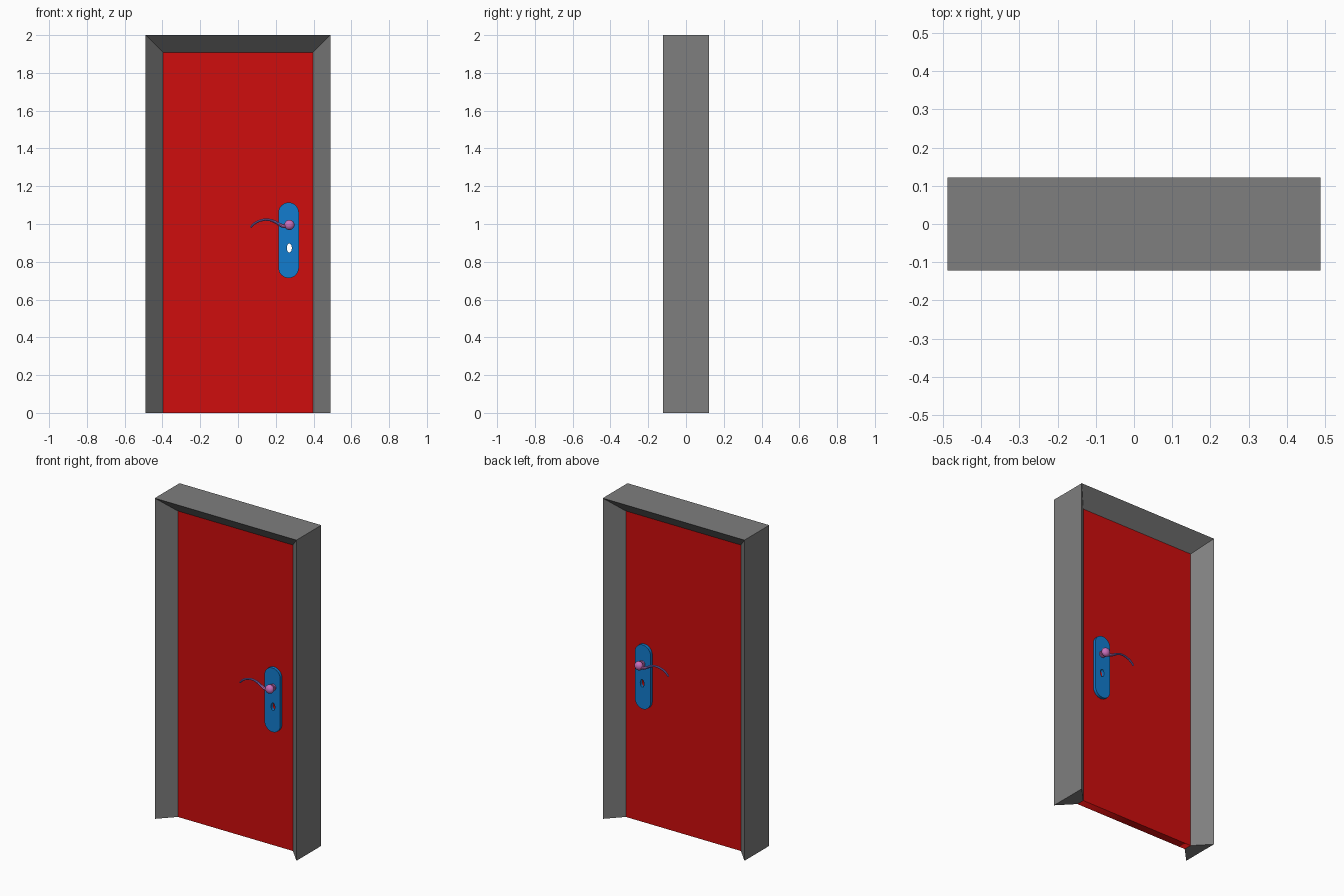
import bpy, bmesh, math
from mathutils import Matrix, Vector

cube = bpy.data.objects.get("Cube")
if cube:
    bpy.data.objects.remove(cube, do_unlink=True)


def material(name, rgb):
    m = bpy.data.materials.new(name)
    m.use_nodes = True
    m.diffuse_color = (*rgb, 1)
    m.node_tree.nodes["Principled BSDF"].inputs["Base Color"].default_value = (*rgb, 1)
    return m


GREY = material("frame grey", (0.21, 0.21, 0.21))
RED = material("door red", (0.62, 0.004, 0.004))
BLUE = material("plate blue", (0.006, 0.2, 0.62))
PINK = material("knob pink", (0.58, 0.16, 0.5))
VIOLET = material("lever violet", (0.26, 0.17, 0.58))

HALF_W, HEIGHT, HALF_D = 0.489, 2.0, 0.122
JAMB, DOOR_D, PLATE_D = 0.092, 0.026, 0.018
HANDLE_X, HANDLE_Z = 0.272, 0.995


def finish(name, bm, mat, smooth=False):
    bmesh.ops.remove_doubles(bm, verts=bm.verts, dist=1e-5)
    bmesh.ops.recalc_face_normals(bm, faces=bm.faces)
    mesh = bpy.data.meshes.new(name)
    bm.to_mesh(mesh)
    bm.free()
    mesh.materials.append(mat)
    obj = bpy.data.objects.new(name, mesh)
    bpy.context.collection.objects.link(obj)
    if smooth:
        bpy.ops.object.select_all(action='DESELECT')
        obj.select_set(True)
        bpy.context.view_layer.objects.active = obj
        bpy.ops.object.shade_smooth_by_angle(angle=math.radians(35))
    return obj


def curve_bmesh(curve):
    """Turn a curve into a bmesh and discard the helper."""
    helper = bpy.data.objects.new("helper", curve)
    bpy.context.collection.objects.link(helper)
    evaluated = helper.evaluated_get(bpy.context.evaluated_depsgraph_get())
    mesh = bpy.data.meshes.new_from_object(evaluated)
    bm = bmesh.new()
    bm.from_mesh(mesh)
    bpy.data.objects.remove(helper, do_unlink=True)
    bpy.data.curves.remove(curve)
    bpy.data.meshes.remove(mesh)
    return bm


def panel(name, outline, hole, y, half_depth, mat, smooth=False):
    """Upright slab with a hole, from outlines in x and z."""
    curve = bpy.data.curves.new(name, 'CURVE')
    curve.dimensions = '2D'
    curve.fill_mode = 'BOTH'
    curve.extrude = half_depth
    for loop in (outline, hole):
        spline = curve.splines.new('POLY')
        spline.points.add(len(loop) - 1)
        for p, (x, z) in zip(spline.points, loop):
            p.co = (x, z, 0, 1)
        spline.use_cyclic_u = True
    bm = curve_bmesh(curve)
    bm.transform(Matrix.Translation((0, y, 0)) @ Matrix.Rotation(math.pi / 2, 4, 'X'))
    return finish(name, bm, mat, smooth)


def arc(cx, cz, rx, rz, start, end, n):
    angles = [math.radians(start + (end - start) * i / n) for i in range(n + 1)]
    return [(cx + rx * math.cos(a), cz + rz * math.sin(a)) for a in angles]


# Frame: a splayed section swept up, across and down with mitred corners
bm = bmesh.new()
section = [(0, -HALF_D), (JAMB, -DOOR_D), (JAMB, DOOR_D), (0, HALF_D)]
rings = []
for side, top in ((-1, 0), (-1, 1), (1, 1), (1, 0)):
    rings.append([bm.verts.new((side * (HALF_W - t), y, (HEIGHT - t) * top))
                  for t, y in section])
for a, b in zip(rings, rings[1:]):
    for i in range(4):
        j = (i + 1) % 4
        bm.faces.new((a[i], a[j], b[j], b[i]))
bm.faces.new(rings[0])
bm.faces.new(rings[-1])
finish("door_frame", bm, GREY)

# Door leaf with the keyhole running right through
keyhole = arc(HANDLE_X, 0.873, 0.013, 0.024, 0, 345, 23)
inner = HALF_W - JAMB
leaf = [(-inner, 0), (inner, 0), (inner, HEIGHT - JAMB), (-inner, HEIGHT - JAMB)]
panel("door_leaf", leaf, keyhole, 0, DOOR_D, RED)

# Rounded plate outline
R = 0.054
plate = arc(0.268, 1.06, R, R, 0, 180, 16) + arc(0.268, 0.768, R, R, 180, 360, 16)

# Lever path: x, z, thickness
LEVER = [(0.262, 0.99, 0.012), (0.24, 0.989, 0.01), (0.218, 0.998, 0.008),
         (0.19, 1.014, 0.007), (0.156, 1.023, 0.006), (0.122, 1.019, 0.006),
         (0.092, 1.006, 0.006), (0.067, 0.983, 0.005)]


def lever(name, points, y, mat):
    curve = bpy.data.curves.new(name, 'CURVE')
    curve.dimensions = '3D'
    curve.bevel_depth = 1
    curve.bevel_resolution = 2
    curve.use_fill_caps = True
    curve.resolution_u = 4
    spline = curve.splines.new('BEZIER')
    spline.bezier_points.add(len(points) - 1)
    for p, (x, z, r) in zip(spline.bezier_points, points):
        p.co = (x, y, z)
        p.radius = r
        p.handle_left_type = p.handle_right_type = 'AUTO'
    finish(name, curve_bmesh(curve), mat, True)


# Plate, knob and lever on both sides
for side, label in ((-1, "front"), (1, "back")):
    panel(label + "_plate", plate, keyhole, side * (DOOR_D + PLATE_D / 2),
          PLATE_D / 2, BLUE, True)

    face = DOOR_D + PLATE_D
    knob_y = face + 0.032
    bm = bmesh.new()
    for radius, depth in ((0.021, 0.008), (0.013, 0.03)):
        place = (Matrix.Translation((HANDLE_X, side * (face + depth / 2), HANDLE_Z))
                 @ Matrix.Rotation(math.pi / 2, 4, 'X'))
        bmesh.ops.create_cone(bm, cap_ends=True, segments=20, radius1=radius,
                              radius2=radius, depth=depth, matrix=place)
    ball = (Matrix.Translation((HANDLE_X, side * knob_y, HANDLE_Z))
            @ Matrix.Diagonal((1, 0.8, 1, 1)))
    bmesh.ops.create_uvsphere(bm, u_segments=20, v_segments=12, radius=0.027, matrix=ball)
    finish(label + "_knob", bm, PINK, True)

    lever(label + "_lever_neck", LEVER[:3], side * knob_y, PINK)
    lever(label + "_lever", LEVER[2:], side * knob_y, VIOLET)
